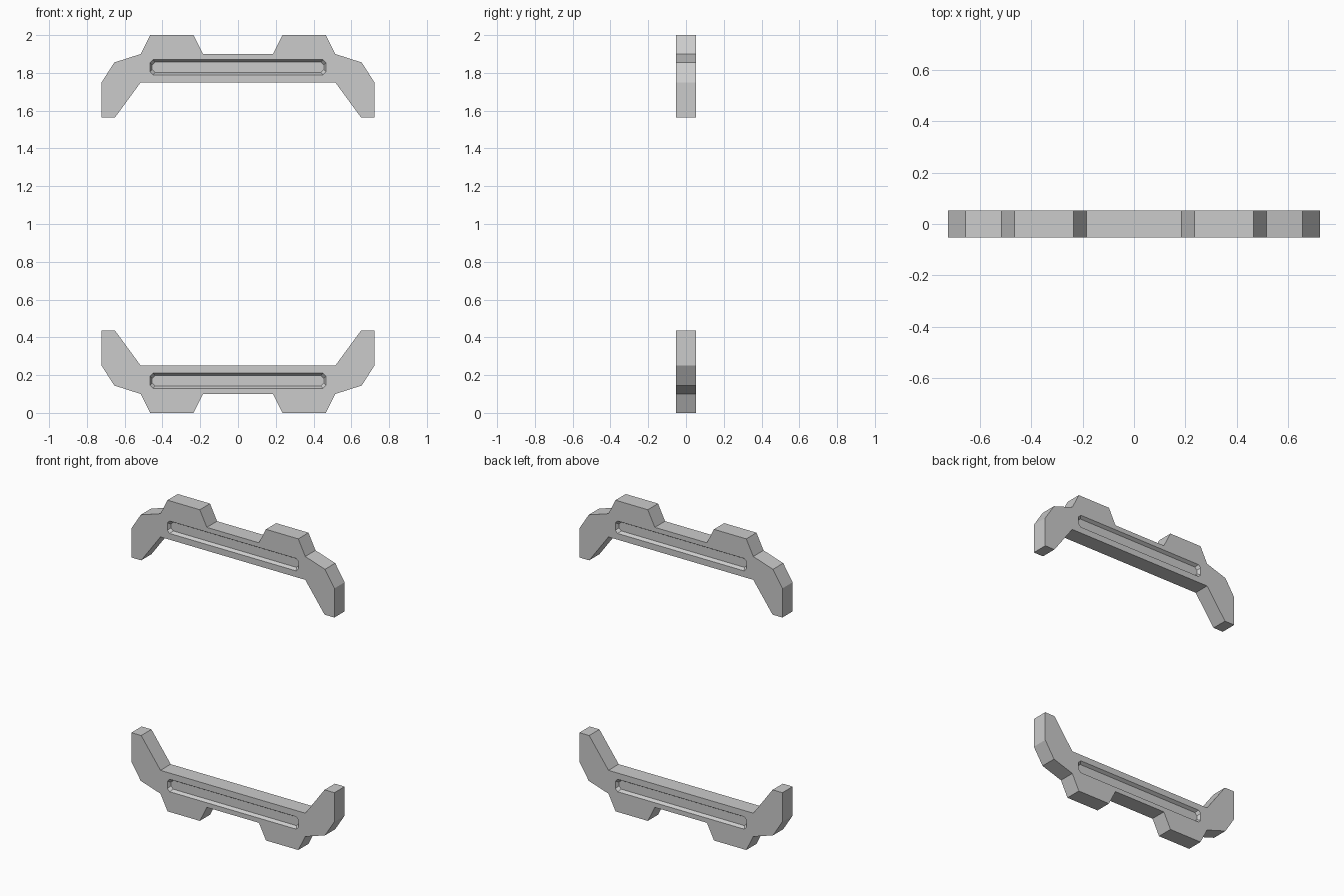
import bpy, bmesh

if "Cube" in bpy.data.objects:
    bpy.data.objects.remove(bpy.data.objects["Cube"])

T = 0.052          # half thickness
SLOT_Z = 0.17      # slot centre height on the lower bracket
HALF = [(0.185, 0.10), (0.235, 0.0), (0.465, 0.0), (0.515, 0.10), (0.655, 0.145),
        (0.722, 0.25), (0.722, 0.437), (0.652, 0.437), (0.515, 0.25)]


def loft(name, rings):
    """Solid through rings of (y, [(x, z), ...]) with flat end caps."""
    bm = bmesh.new()
    loops = [[bm.verts.new((x, y, z)) for x, z in pts] for y, pts in rings]
    n = len(loops[0])
    for a, b in zip(loops, loops[1:]):
        for i in range(n):
            j = (i + 1) % n
            bm.faces.new((a[i], a[j], b[j], b[i]))
    bm.faces.new(loops[0])
    bm.faces.new(loops[-1])
    bmesh.ops.recalc_face_normals(bm, faces=bm.faces)
    me = bpy.data.meshes.new(name)
    bm.to_mesh(me)
    bm.free()
    ob = bpy.data.objects.new(name, me)
    bpy.context.collection.objects.link(ob)
    return ob


def slot_outline(w, h, c, zc):
    """Rectangle with clipped corners, half sizes w and h."""
    pts = [(w, h - c), (w - c, h), (c - w, h), (-w, h - c),
           (-w, c - h), (c - w, -h), (w - c, -h), (w, c - h)]
    return [(x, z + zc) for x, z in pts]


def bracket(name, flip):
    # Extruded mirrored profile, upside down for the upper bracket
    f = (lambda z: 2 - z) if flip else (lambda z: z)
    outline = [(x, f(z)) for x, z in HALF] + [(-x, f(z)) for x, z in reversed(HALF)]
    body = loft(name, [(-T, outline), (T, outline)])
    # Shallow tapered slot cut into the front and the back
    for side in (-1, 1):
        rings = []
        for y, grow in ((T - 0.02, -0.012), (T + 0.01, 0.006)):
            rings.append((side * y, slot_outline(0.466 + grow, 0.04 + grow, 0.016, f(SLOT_Z))))
        cutter = loft("slot_cutter", rings)
        cutter.hide_render = True
        mod = body.modifiers.new("slot", 'BOOLEAN')
        mod.operation = 'DIFFERENCE'
        mod.solver = 'EXACT'
        mod.object = cutter
        bpy.context.view_layer.objects.active = body
        bpy.ops.object.modifier_apply(modifier=mod.name)
        bpy.data.objects.remove(cutter)


bracket("lower_bracket", False)
bracket("upper_bracket", True)
